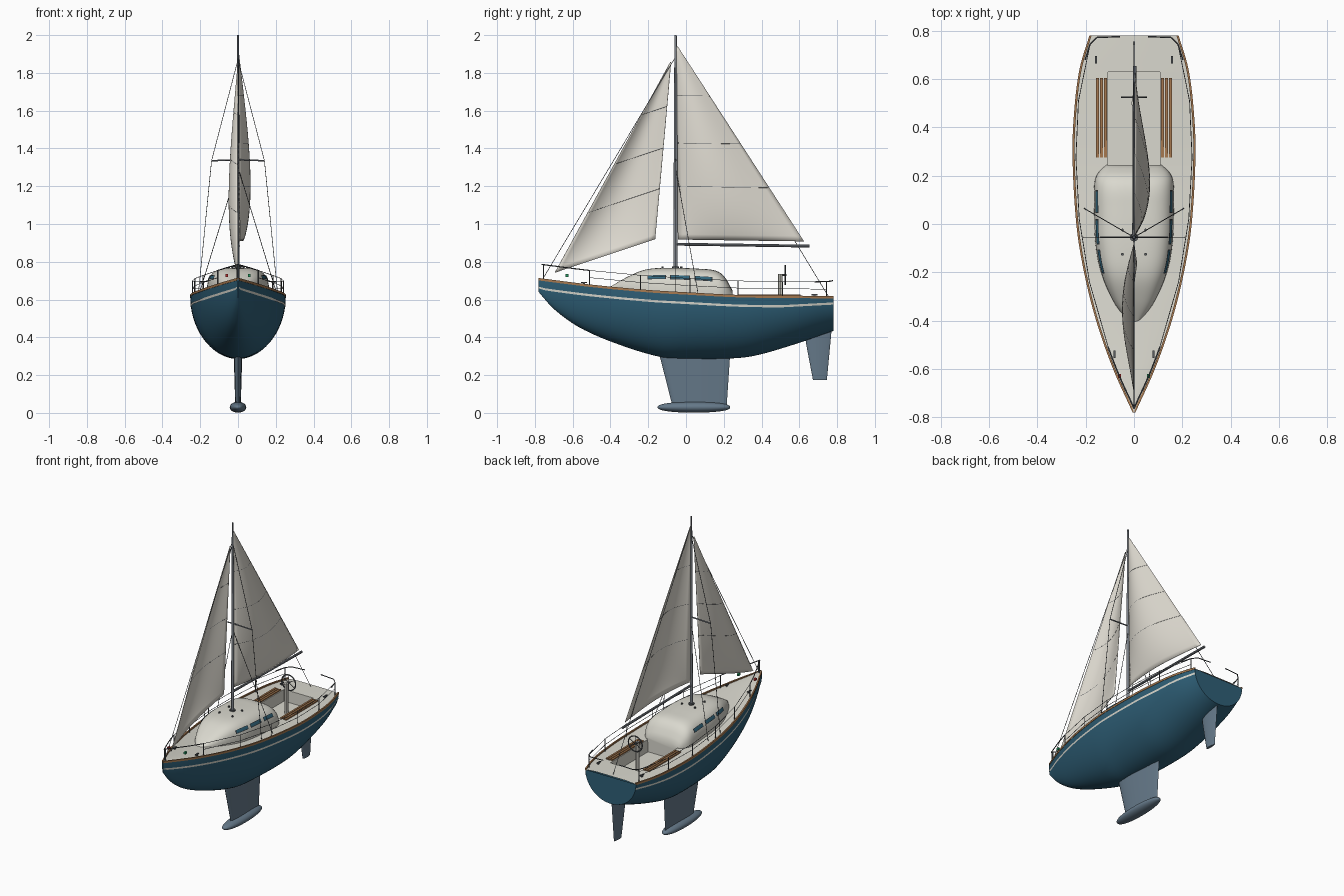
import bpy, bmesh
from math import sin, cos, pi, radians
from mathutils import Vector

if "Cube" in bpy.data.objects:
    bpy.data.objects.remove(bpy.data.objects["Cube"])


def mat(name, r, g, b):
    m = bpy.data.materials.new(name)
    m.diffuse_color = (r, g, b, 1)
    m.use_nodes = True
    m.node_tree.nodes["Principled BSDF"].inputs["Base Color"].default_value = m.diffuse_color
    return m


BLUE, CREAM = mat("hull_blue", .028, .115, .185), mat("cream", .70, .69, .62)
SAIL, TEAK = mat("sailcloth", .74, .71, .64), mat("teak", .38, .19, .08)
STEEL, GLASS = mat("steel", .10, .11, .12), mat("glass", .03, .13, .20)
KEEL, ALU = mat("keel_grey", .13, .19, .25), mat("alloy", .22, .24, .27)
DARK = mat("dark", .03, .035, .04)
RED, GREEN = mat("red_light", .5, .03, .03), mat("green_light", .02, .3, .12)


def finish(name, bm, m, up=False):
    bmesh.ops.remove_doubles(bm, verts=bm.verts, dist=1e-5)
    bmesh.ops.recalc_face_normals(bm, faces=bm.faces)
    if up and sum(f.normal.z * f.calc_area() for f in bm.faces) < 0:
        bmesh.ops.reverse_faces(bm, faces=bm.faces)
    me = bpy.data.meshes.new(name)
    bm.to_mesh(me)
    bm.free()
    me.materials.append(m)
    ob = bpy.data.objects.new(name, me)
    bpy.context.collection.objects.link(ob)
    return ob


def loft(name, rows, m, loop=False, caps=True, up=False):
    """Skin a list of equal-length point rows."""
    bm = bmesh.new()
    vs = [[bm.verts.new(p) for p in r] for r in rows]
    n = len(rows[0])
    for a, b in zip(vs, vs[1:]):
        for i in range(n if loop else n - 1):
            j = (i + 1) % n
            bm.faces.new((a[i], a[j], b[j], b[i]))
    if caps:
        bm.faces.new(vs[0])
        bm.faces.new(vs[-1])
    return finish(name, bm, m, up)


def tube(name, pts, r, m, res=2):
    cu = bpy.data.curves.new(name, 'CURVE')
    cu.dimensions, cu.bevel_depth, cu.bevel_resolution, cu.use_fill_caps = '3D', r, res, True
    sp = cu.splines.new('POLY')
    sp.points.add(len(pts) - 1)
    for q, p in zip(sp.points, pts):
        q.co = (*p, 1)
    tmp = bpy.data.objects.new(name + "_tmp", cu)
    bpy.context.collection.objects.link(tmp)
    me = bpy.data.meshes.new_from_object(tmp)
    bpy.data.objects.remove(tmp)
    me.materials.clear()
    me.materials.append(m)
    ob = bpy.data.objects.new(name, me)
    bpy.context.collection.objects.link(ob)
    return ob


def box(name, c, s, m):
    bm = bmesh.new()
    bmesh.ops.create_cube(bm, size=1)
    for v in bm.verts:
        v.co = Vector(c) + v.co * Vector(s)
    return finish(name, bm, m)


def curve(tbl):
    """Smooth function through (y, value) pairs."""
    def slope(i):
        a, b = tbl[max(i - 1, 0)], tbl[min(i + 1, len(tbl) - 1)]
        return (b[1] - a[1]) / (b[0] - a[0])

    def f(y):
        i = max(k for k in range(len(tbl) - 1) if k == 0 or tbl[k][0] <= y)
        (y0, v0), (y1, v1) = tbl[i], tbl[i + 1]
        h = y1 - y0
        t = (y - y0) / h
        return ((2*t**3 - 3*t*t + 1)*v0 + (t**3 - 2*t*t + t)*h*slope(i)
                + (3*t*t - 2*t**3)*v1 + (t**3 - t*t)*h*slope(i + 1))
    return f


def span(a, b, n):
    return [a + (b - a) * i / n for i in range(n + 1)]


# Hull lines: half beam, sheer height, keel height
beam = curve([(-.78, .004), (-.6, .085), (-.4, .155), (-.2, .205), (0, .237), (.3, .253), (.5, .243), (.65, .222), (.78, .183)])
sheer = curve([(-.78, .705), (-.5, .67), (-.2, .642), (0, .63), (.3, .615), (.78, .61)])
bottom = curve([(-.78, .64), (-.7, .55), (-.56, .45), (-.35, .36), (-.13, .295), (0, .287), (.2, .287), (.35, .3), (.55, .355), (.78, .434)])
Y = span(-.78, .78, 52)


def hull_pt(y, t, off=0):
    return ((beam(y) + off) * sin(t), y, sheer(y) - (sheer(y) - bottom(y)) * cos(t))


loft("hull", [[hull_pt(y, t) for t in span(-pi/2, pi/2, 40)] for y in Y], BLUE)

# Deck with sunken cockpit well
rows = []
for y in sorted(Y + [.24, .24001, .62999, .63]):
    b, zs = beam(y), sheer(y)
    xi, zd = min(.107, b * .6), zs + .006
    zf = .54 if .24 < y < .63 else zd
    rows.append([(-b, y, zs), (-xi, y, zd), (-xi, y, zf), (xi, y, zf), (xi, y, zd), (b, y, zs)])
bm_deck = loft("deck", rows, CREAM, caps=False, up=True)

for s, side in ((1, "right"), (-1, "left")):
    # Pale stripe and teak toe rail along the sheer
    st = []
    for y in Y:
        d = sheer(y) - bottom(y)
        k = .042 if y < .5 else .042 - .06 * (y - .5)
        k = min(k, d * .6)
        st.append([(s * p[0], p[1], p[2]) for p in
                   (hull_pt(y, pi/2 - q / d, .0018) for q in (k, k + .006, k + .012))])
    loft("stripe_" + side, st, CREAM, caps=False)
    loft("toe_rail_" + side, [[(s * max(beam(y) + dx, .0005), y, sheer(y) + dz) for dx, dz in
         ((.002, -.004), (.002, .009), (-.007, .009), (-.007, -.004))] for y in Y], TEAK, loop=True)

# Cabin trunk
cw = curve([(-.41, .018), (-.33, .08), (-.2, .137), (-.08, .16), (.05, .165), (.17, .164), (.21, .15), (.245, .115)])
ct = curve([(-.41, .662), (-.32, .715), (-.22, .757), (-.11, .768), (.07, .763), (.16, .752), (.205, .72), (.245, .65)])


def cabin_pt(y, t, off=0):
    c, zb = cos(t), sheer(y) - .01
    return ((cw(y) + off) * abs(c)**.6 * (1 if c > 0 else -1), y, zb + (ct(y) + off - zb) * max(sin(t), 0)**.6)


loft("cabin", [[cabin_pt(y, t) for t in span(0, pi, 40)] for y in span(-.41, .245, 44)], CREAM)

# Cabin windows: frame patch with glass on top
for s, side in ((1, "right"), (-1, "left")):
    for i, (a, b) in enumerate(((-.205, -.105), (-.085, .02), (.045, .14))):
        for nm, g, off, m in (("frame", 0, .002, DARK), ("glass", .005, .0035, GLASS)):
            loft(f"window_{nm}_{side}_{i}", [[(s * p[0], p[1], p[2]) for p in
                 (cabin_pt(y, t, off) for t in span(.40 + g * 6, .62 - g * 6, 5))]
                 for y in span(a + g, b - g, 8)], m, caps=False)


# Keel fin and rudder as foil sections (leading y, trailing y, z, half thickness)
def foil(name, secs):
    rows = []
    for y0, y1, za, zb, w in secs:
        r = []
        for k in range(24):
            a = 2 * pi * k / 24
            u = (1 - cos(a)) / 2
            r.append((w * sin(a) * (1.25 - .7 * u), y0 + (y1 - y0) * u, za + (zb - za) * u))
        rows.append(r)
    loft(name, rows, KEEL, loop=True)


foil("keel_fin", [(-.15, .235, .33, .33, .024), (-.135, .232, .285, .285, .023), (-.07, .215, .03, .03, .015)])
foil("rudder", [(.63, .772, .42, .47, .014), (.635, .769, .37, .42, .014), (.672, .746, .175, .175, .009)])
loft("keel_bulb", [[(.044 * sin(pi*k/24)**.8 * cos(a), .042 - .192 * cos(pi*k/24), .03 + .029 * sin(pi*k/24)**.8 * sin(a))
     for a in span(0, 2*pi*23/24, 23)] for k in [.3] + list(range(1, 24)) + [23.7]], KEEL, loop=True)

# Mast, boom, spreaders, mast step
MY = -.055
loft("mast", [[(rx * cos(a), MY + ry * sin(a), z) for a in span(0, 2*pi*15/16, 15)]
     for z, rx, ry in ((.755, .008, .011), (1.5, .007, .0095), (2.0, .0045, .006))], ALU, loop=True)
tube("boom", [(0, MY, .893), (.003, .655, .883)], .0075, ALU)
tube("spreaders", [(-.14, MY, 1.335), (0, MY, 1.34), (.14, MY, 1.335)], .004, ALU)
tube("mast_step", [(0, MY, .75), (0, MY, .776)], .018, STEEL)

# Standing rigging
tube("forestay", [(0, -.755, .715), (0, MY, 1.885)], .0018, STEEL, 1)
tube("backstay", [(0, .755, .615), (0, MY, 1.95)], .0018, STEEL, 1)
for s, side in ((1, "right"), (-1, "left")):
    tube("upper_shroud_" + side, [(0, MY, 1.87), (s*.14, MY, 1.335), (s*.21, MY, .63)], .0018, STEEL, 1)
    tube("lower_shroud_" + side, [(0, MY, 1.3), (s*.207, .065, .625)], .0018, STEEL, 1)


# Sails: cambered triangular patches with seams
def sail(name, tack, clew, head, headw, depth, seams):
    T, C, H = Vector(tack), Vector(clew), Vector(head)

    def pt(u, v, off=0):
        p = T.lerp(H, v).lerp(C.lerp(H + Vector((0, headw, 0)), v), u)
        p.x += depth * sin(pi * u**.85) * sin(pi * (.04 + .96 * v)**.6) + off
        return p
    ob = loft(name, [[pt(u, v) for u in span(0, 1, 20)] for v in span(0, 1, 36)], SAIL, caps=False)
    so = ob.modifiers.new("thickness", 'SOLIDIFY')
    so.thickness, so.offset = .0025, 0
    for i, v in enumerate(seams):
        tube(f"{name}_seam_{i}", [pt(u, v) for u in span(.01, .99, 20)], .0018, STEEL, 1)


sail("mainsail", (0, -.043, .918), (.004, .625, .908), (0, -.052, 1.94), .008, .064, (.275, .5, .745))
sail("jib", (0, -.695, .742), (.012, -.163, .92), (0, -.083, 1.857), .004, -.052, (.285, .515, .75))


# Guard rails: stanchions, lifelines, pulpit and pushpit
def rail_pt(s, y, h):
    return (s * max(beam(y) - .012, .004), y, sheer(y) + h)


for s, side in ((1, "right"), (-1, "left")):
    posts = (-.755, -.51, -.24, .02, .275, .51, .745)
    for i, y in enumerate(posts):
        tube(f"stanchion_{side}_{i}", [rail_pt(s, y, 0), rail_pt(s, y, .085)], .003, STEEL, 1)
    for h in (.045, .083):
        tube(f"lifeline_{side}_{h}", [rail_pt(s, y, h) for y in posts[1:]], .0015, STEEL, 1)
    tube("pulpit_" + side, [rail_pt(s, y, .083) for y in span(-.51, -.755, 8)] + [(0, -.765, sheer(-.765) + .083)], .003, STEEL)
    tube("pushpit_" + side, [rail_pt(s, .68, .083), rail_pt(s, .745, .085), (s*.153, .773, .698), (s*.058, .776, .702)], .003, STEEL)
    # Cockpit seat slats
    for i in range(3):
        box(f"seat_slat_{side}_{i}", (s * (.118 + .0165 * i), .44, .622), (.012, .33, .008), TEAK)
    # Cleats, navigation lights, cabin-top blocks
    for i, (x, y) in enumerate(((.157, .68), (.08, -.54))):
        box(f"cleat_{side}_{i}", (s*x, y, sheer(y) + .015), (.008, .032, .006), STEEL)
        box(f"cleat_base_{side}_{i}", (s*x, y, sheer(y) + .007), (.006, .012, .014), STEEL)
    box("nav_light_" + side, (s*.06, -.63, sheer(-.63) + .042), (.012, .018, .014), GREEN if s > 0 else RED)
    for i, y in enumerate((-.025, -.125)):
        tube(f"deck_block_{side}_{i}", [(s*.048, y, .75), (s*.048, y, .775)], .006, STEEL)

# Helm pedestal and wheel
tube("helm_pedestal", [(0, .5, .535), (0, .5, .735)], .012, CREAM)
tube("wheel_hub", [(0, .495, .73), (0, .532, .73)], .006, STEEL)
tube("wheel_rim", [(.05 * cos(a), .525, .73 + .05 * sin(a)) for a in span(0, 2*pi, 32)], .004, STEEL)
for k in range(3):
    a = pi * k / 3 + pi / 6
    tube(f"wheel_spoke_{k}", [(.05*cos(a), .525, .73 + .05*sin(a)), (-.05*cos(a), .525, .73 - .05*sin(a))], .0022, STEEL, 1)

# Smooth shading with crisp edges
bpy.ops.object.select_all(action='SELECT')
bpy.context.view_layer.objects.active = bm_deck
bpy.ops.object.shade_smooth_by_angle(angle=radians(35))
